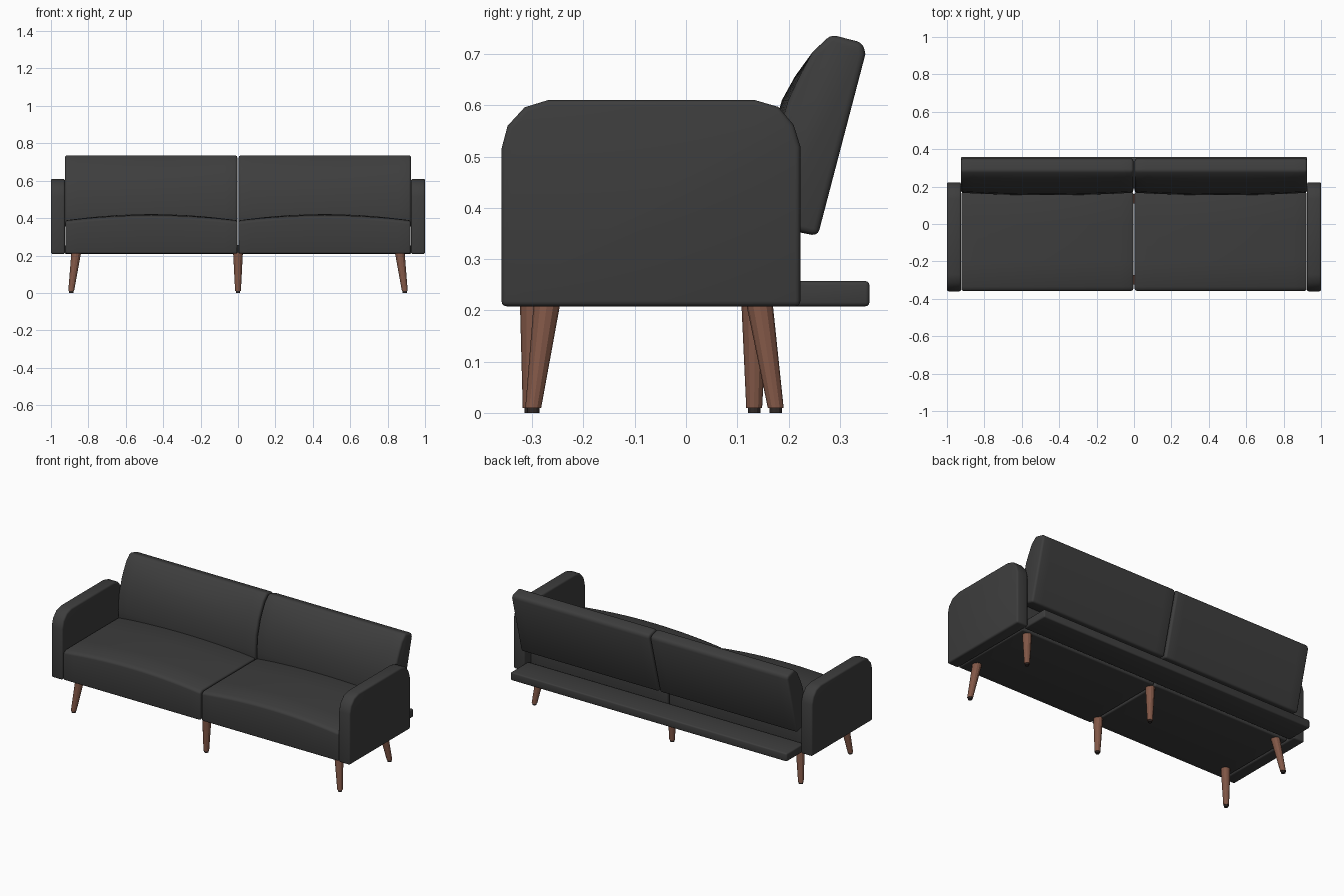
import bpy, bmesh, math
from mathutils import Vector

cube = bpy.data.objects.get("Cube")
if cube:
    bpy.data.objects.remove(cube, do_unlink=True)


def material(name, rgb):
    m = bpy.data.materials.new(name)
    m.use_nodes = True
    colour = (*rgb, 1)
    m.diffuse_color = colour
    bsdf = next(n for n in m.node_tree.nodes if n.type == 'BSDF_PRINCIPLED')
    bsdf.inputs["Base Color"].default_value = colour
    bsdf.inputs["Roughness"].default_value = 0.8
    return m


FABRIC = material("charcoal fabric", (0.047, 0.047, 0.047))
WOOD = material("brown wood", (0.22, 0.095, 0.062))
RUBBER = material("dark foot pad", (0.03, 0.022, 0.02))


def finish(bm, name, mats, smooth=True):
    bmesh.ops.recalc_face_normals(bm, faces=bm.faces)
    mesh = bpy.data.meshes.new(name)
    bm.to_mesh(mesh)
    bm.free()
    ob = bpy.data.objects.new(name, mesh)
    bpy.context.collection.objects.link(ob)
    for m in mats:
        mesh.materials.append(m)
    if smooth:
        bpy.ops.object.select_all(action='DESELECT')
        ob.select_set(True)
        bpy.context.view_layer.objects.active = ob
        bpy.ops.object.shade_smooth_by_angle(angle=math.radians(35))
    return ob


def loft(name, x0, x1, profile, steps=1, bevel=0.01):
    """Sweep a (y, z) profile along x; profile(c) swells with the crown c."""
    bm = bmesh.new()
    rings = []
    for i in range(steps + 1):
        u = i / steps
        crown = 1 - (2 * u - 1) ** 2
        x = x0 + (x1 - x0) * u
        rings.append([bm.verts.new((x, y, z)) for y, z in profile(crown)])
    n = len(rings[0])
    for a, b in zip(rings, rings[1:]):
        for j in range(n):
            k = (j + 1) % n
            bm.faces.new((a[j], a[k], b[k], b[j]))
    bm.faces.new(rings[0])
    bm.faces.new(rings[-1][::-1])
    bmesh.ops.recalc_face_normals(bm, faces=bm.faces)
    sharp = [e for e in bm.edges if e.calc_face_angle(0) > math.radians(40)]
    bmesh.ops.bevel(bm, geom=sharp, offset=bevel, segments=3, profile=0.5,
                    affect='EDGES', clamp_overlap=True)
    return finish(bm, name, [FABRIC])


def arm_profile(c):
    return [(-0.36, 0.208), (-0.36, 0.515), (-0.348, 0.56), (-0.315, 0.596),
            (-0.27, 0.61), (0.135, 0.61), (0.18, 0.597), (0.21, 0.562),
            (0.223, 0.52), (0.223, 0.208)]


def seat_profile(c):
    top = 0.388 + 0.028 * c
    return [(-0.357, 0.21), (-0.357, top - 0.012), (-0.335, top - 0.001),
            (-0.2, top + 0.004 * c), (0.0, top + 0.005 * c),
            (0.172, top), (0.172, 0.21)]


def back_profile(c):
    swell = 0.013 * c
    return [(0.168 - swell, 0.366), (0.167 - swell, 0.43), (0.174 - swell, 0.52),
            (0.2 - swell, 0.61), (0.222 - swell * 0.7, 0.657), (0.247, 0.704),
            (0.283, 0.738), (0.345, 0.722), (0.35, 0.7), (0.257, 0.345)]


def plate_profile(c):
    return [(0.19, 0.208), (0.19, 0.257), (0.358, 0.257), (0.358, 0.208)]


# Arms, seat cushions and back cushions, one of each per side
for side, s in (("left", 1), ("right", -1)):
    loft(side + "_arm", s * 0.925, s * 1.0, arm_profile, bevel=0.01)
    loft(side + "_seat_cushion", s * 0.004, s * 0.922, seat_profile, 14, 0.009)
    loft(side + "_back_cushion", s * 0.004, s * 0.925, back_profile, 14, 0.012)

# Rear rail under the backrest
loft("rear_rail", -0.925, 0.925, plate_profile, bevel=0.008)


def leg(name, top, foot):
    """Tapered faceted leg from the seat base down to a small foot pad."""
    bm = bmesh.new()
    top, foot = Vector((*top, 0.215)), Vector((*foot, 0.01))
    pad = foot - Vector((0, 0, 0.01))
    rings = []
    for centre, r in ((top, 0.026), (foot, 0.0155), (foot, 0.012), (pad, 0.012)):
        rings.append([bm.verts.new(centre + Vector((r * math.cos(a), r * math.sin(a), 0)))
                      for a in (math.tau * i / 12 for i in range(12))])
    for level, (a, b) in enumerate(zip(rings, rings[1:])):
        for j in range(12):
            k = (j + 1) % 12
            face = bm.faces.new((a[j], a[k], b[k], b[j]))
            face.material_index = 1 if level == 2 else 0
    bm.faces.new(rings[0])
    bm.faces.new(rings[-1]).material_index = 1
    finish(bm, name, [WOOD, RUBBER], smooth=False)


# Splayed corner legs and straight middle legs
for side, s in (("left", 1), ("right", -1)):
    leg("front_" + side + "_leg", (s * 0.865, -0.271), (s * 0.892, -0.298))
    leg("rear_" + side + "_leg", (s * 0.865, 0.143), (s * 0.892, 0.175))
leg("front_middle_leg", (0, -0.298), (0, -0.303))
leg("rear_middle_leg", (0, 0.134), (0, 0.133))
